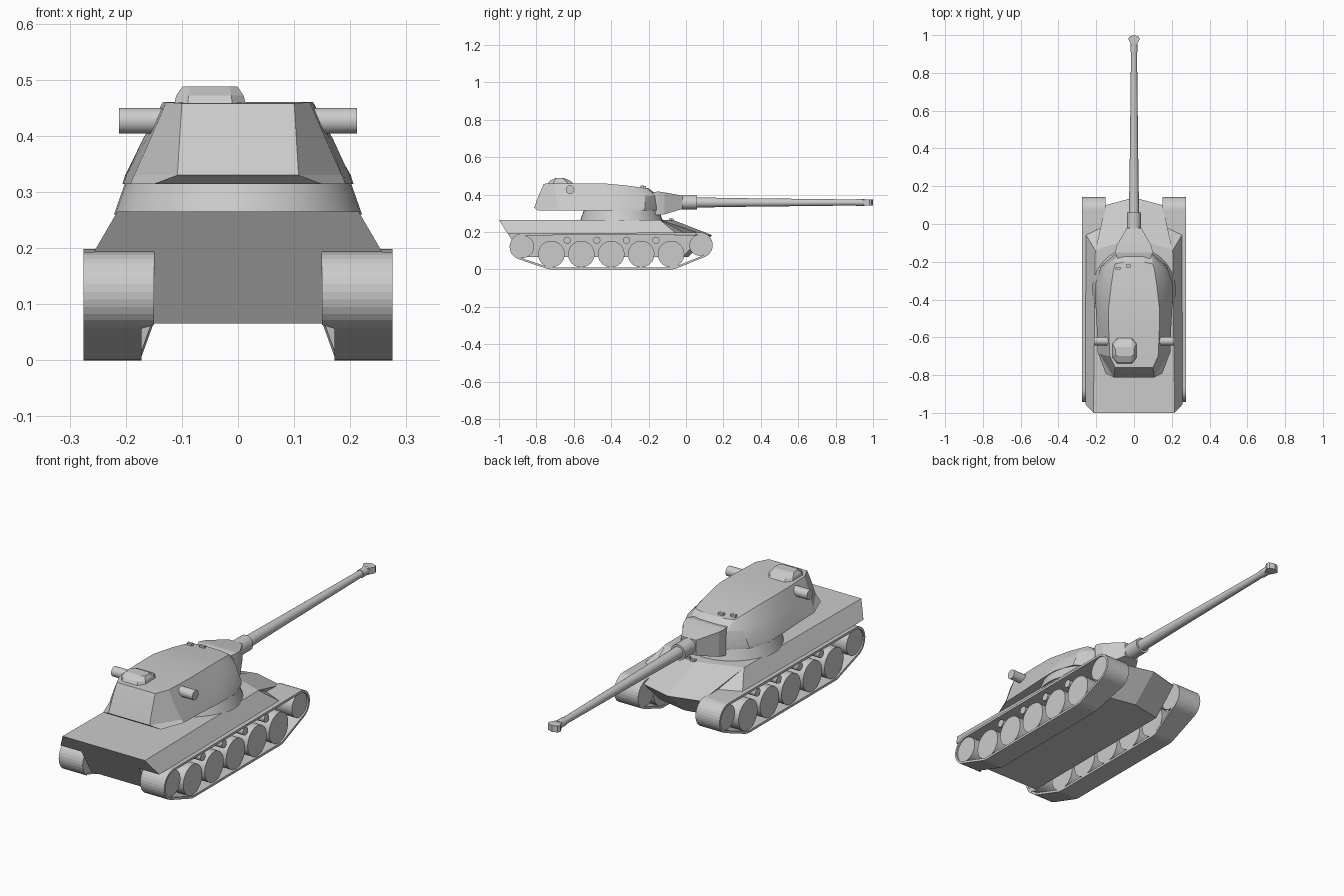
import bpy, bmesh, math
from math import sin, cos, pi
from mathutils import Vector
from mathutils.geometry import convex_hull_2d

if "Cube" in bpy.data.objects:
    bpy.data.objects.remove(bpy.data.objects["Cube"])


def finish(name, bm, smooth=None):
    bmesh.ops.remove_doubles(bm, verts=bm.verts, dist=1e-5)
    bmesh.ops.recalc_face_normals(bm, faces=bm.faces)
    me = bpy.data.meshes.new(name)
    bm.to_mesh(me)
    bm.free()
    ob = bpy.data.objects.new(name, me)
    bpy.context.collection.objects.link(ob)
    if smooth:
        me.shade_smooth()
        me.set_sharp_from_angle(angle=math.radians(smooth))
    return ob


def loft(name, halves, smooth=None):
    """Loft half outlines (x >= 0), mirrored in x, and cap both ends with strips."""
    bm = bmesh.new()
    rings = []
    for half in halves:
        pts = list(half) + [(-x, y, z) for x, y, z in reversed(half) if x > 0]
        rings.append([bm.verts.new(p) for p in pts])
    n, k = len(rings[0]), len(halves[0])
    for a, b in zip(rings, rings[1:]):
        for i in range(n):
            j = (i + 1) % n
            bm.faces.new((a[i], a[j], b[j], b[i]))
    for r in (rings[0], rings[-1]):
        for i in range(k - 1):
            bm.faces.new(list(dict.fromkeys((r[i], r[i + 1], r[n - 2 - i], r[n - 1 - i]))))
    return finish(name, bm, smooth)


def lathe(name, axis, centre, profile, segs=32):
    """Round part: profile of (distance along axis, radius)."""
    bm = bmesh.new()
    rings = []
    for t, r in profile:
        ring = []
        for i in range(segs):
            u, v = r * cos(2 * pi * i / segs), r * sin(2 * pi * i / segs)
            p = {'X': (t, u, v), 'Y': (u, t, v), 'Z': (u, v, t)}[axis]
            ring.append(bm.verts.new(Vector(p) + Vector(centre)))
        rings.append(ring)
    for a, b in zip(rings, rings[1:]):
        for i in range(segs):
            j = (i + 1) % segs
            bm.faces.new((a[i], a[j], b[j], b[i]))
    bm.faces.new(rings[0])
    bm.faces.new(rings[-1])
    return finish(name, bm, 30)


def box(name, c, s):
    bm = bmesh.new()
    bmesh.ops.create_cube(bm, size=1)
    for v in bm.verts:
        v.co = Vector([v.co[i] * s[i] + c[i] for i in range(3)])
    return finish(name, bm)


def level(z, pts):
    return [(x, y, z) for x, y in pts]


# Hull: sloped upper part with pointed nose, narrow lower tub
corner = (.205, -.14, .265)
loft("upper_hull", [
    [(.257, -.955, .193), (.257, -.053, .193), (.15, .005, .188), (.15, .10, .183), (0, .14, .183)],
    [(.215, -1, .265), corner, corner, corner, (0, -.07, .265)]])
loft("lower_hull", [
    level(.066, [(.15, -.875), (.15, -.02), (0, .01)]),
    [(.15, -.954, .194), (.15, .10, .184), (0, .14, .184)]])

# Running gear: (y, z, radius)
road = [(-.72 + .16 * i, .082, .071) for i in range(5)]
idler, sprocket = (-.872, .122, .06), (.075, .13, .057)
rollers = [(-.635 + .158 * i, .156, .019) for i in range(4)]
T = .011
for side, s in (("right", 1), ("left", -1)):
    for label, wheels, x0, x1 in (("road_wheel", road, .175, .268),
                                  ("end_wheel", [idler, sprocket], .152, .268),
                                  ("return_roller", rollers, .15, .262)):
        for i, (y, z, r) in enumerate(wheels):
            lathe(f"{side}_{label}_{i + 1}", 'X', (0, y, z), [(s * x0, r), (s * x1, r)])

    # Track band wrapped around the wheels
    outer, inner = [], []
    for y, z, r in [idler, road[0], road[-1], sprocket]:
        for a in range(32):
            d = Vector((cos(2 * pi * a / 32), sin(2 * pi * a / 32)))
            outer.append(Vector((y, z)) + d * (r + T))
            inner.append(Vector((y, z)) + d * r)
    order = convex_hull_2d(outer)
    bm = bmesh.new()
    loops = []
    for i in order:
        p, q = outer[i], inner[i]
        xi = s * (.172 if p.y < .062 else .15)
        loops.append([bm.verts.new(c) for c in (
            (xi, p.x, max(p.y, 0)), (s * .275, p.x, max(p.y, 0)),
            (s * .275, q.x, q.y), (xi, q.x, q.y))])
    for a, b in zip(loops, loops[1:] + loops[:1]):
        for i in range(4):
            j = (i + 1) % 4
            bm.faces.new((a[i], a[j], b[j], b[i]))
    finish(f"{side}_track", bm)

# Turret ring and faceted turret shell with overhanging rear
lathe("turret_ring", 'Z', (0, -.345, 0), [(.26, .221), (.32, .2)], 40)
loft("turret_shell", [
    level(.314, [(.15, -.79), (.192, -.68), (.196, -.56), (.204, -.42), (.206, -.32),
                 (.175, -.225), (.095, -.155), (.05, -.135)]),
    level(.33, [(.108, -.812), (.185, -.685), (.19, -.56), (.199, -.42), (.201, -.32),
                (.172, -.22), (.095, -.155), (.05, -.135)]),
    level(.395, [(.104, -.788), (.156, -.695), (.163, -.56), (.169, -.43), (.164, -.32),
                 (.144, -.22), (.095, -.168), (.05, -.15)]),
    [(.1, -.76, .458), (.128, -.7, .46), (.134, -.56, .46), (.134, -.44, .46),
     (.12, -.32, .449), (.108, -.24, .438), (.1, -.212, .435), (.05, -.2, .434)]], 22)

# Cupola
loft("cupola", [[(x - 0, y, z) for x, y, z in ring] for ring in (
    level(.455, [(.04, -.74), (.064, -.71), (.064, -.63), (.04, -.60)]),
    level(.472, [(.038, -.73), (.06, -.705), (.06, -.64), (.04, -.615)]),
    level(.488, [(.036, -.70), (.049, -.692), (.049, -.662), (.036, -.65)]))]).location.x = -.05

# Rangefinder tube ends
for side, s in (("right", 1), ("left", -1)):
    lathe(f"{side}_rangefinder", 'X', (0, -.62, .427), [(s * .1, .023), (s * .212, .023)], 24)

# Periscopes on turret roof and hull front
for i, (x, y, z) in enumerate([(-.085, -.235, .441), (-.03, -.222, .439),
                               (.015, -.075, .265), (.05, -.085, .265)]):
    box(f"periscope_{i + 1}", (x, y, z), (.025, .014, .014))

# Mantlet and gun
loft("mantlet", [[(x, y, lo), (x, y, hi)] for x, y, lo, hi in (
    (.085, -.19, .295, .41), (.1, -.15, .29, .417), (.092, -.115, .295, .412),
    (.038, -.02, .323, .395))])
lathe("barrel", 'Y', (0, 0, .358), [(-.05, .037), (.06, .037), (.0601, .027), (.3, .023),
                                    (.91, .016), (.9101, .019), (.955, .019)], 24)
muzzle = [(.013, .945), (.031, .98), (.024, .992), (0, 1)]
loft("muzzle_brake", [level(.343, muzzle), level(.373, muzzle)])
